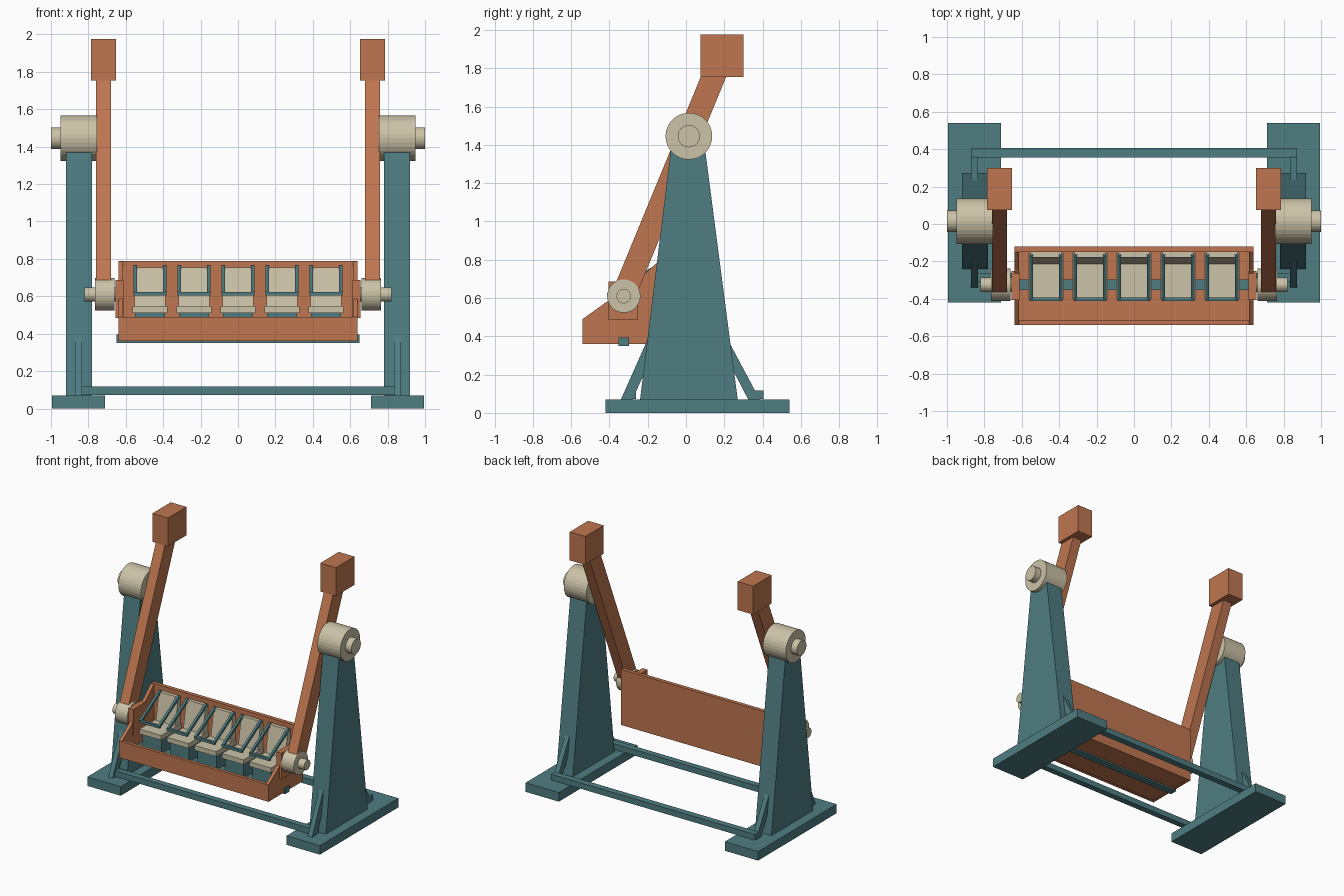
import bpy, bmesh, math
from mathutils import Matrix, Vector

if "Cube" in bpy.data.objects:
    bpy.data.objects.remove(bpy.data.objects["Cube"])


def material(name, rgb):
    m = bpy.data.materials.new(name)
    m.diffuse_color = (*rgb, 1)
    m.use_nodes = True
    m.node_tree.nodes["Principled BSDF"].inputs["Base Color"].default_value = m.diffuse_color
    return m


TEAL = material("teal", (0.077, 0.205, 0.22))
ORANGE = material("terracotta", (0.52, 0.18, 0.08))
CREAM = material("cream", (0.60, 0.54, 0.385))


def finish(name, bm, mat):
    bmesh.ops.recalc_face_normals(bm, faces=bm.faces)
    mesh = bpy.data.meshes.new(name)
    bm.to_mesh(mesh)
    bm.free()
    mesh.materials.append(mat)
    ob = bpy.data.objects.new(name, mesh)
    bpy.context.collection.objects.link(ob)
    return ob


def prism(name, profile, x0, x1, mat):
    """Extrude a (y, z) outline along x."""
    bm = bmesh.new()
    face = bm.faces.new([bm.verts.new((x0, y, z)) for y, z in profile])
    new = bmesh.ops.extrude_face_region(bm, geom=[face])["geom"]
    bmesh.ops.translate(bm, vec=(x1 - x0, 0, 0),
                        verts=[v for v in new if isinstance(v, bmesh.types.BMVert)])
    return finish(name, bm, mat)


def box(name, x, y, z, mat):
    return prism(name, [(y[0], z[0]), (y[1], z[0]), (y[1], z[1]), (y[0], z[1])], x[0], x[1], mat)


def drum(name, x0, x1, y, z, r, mat):
    bm = bmesh.new()
    bmesh.ops.create_cone(bm, cap_ends=True, segments=32, radius1=r, radius2=r, depth=abs(x1 - x0),
                          matrix=Matrix.Translation(((x0 + x1) / 2, y, z)) @ Matrix.Rotation(math.pi / 2, 4, 'Y'))
    return finish(name, bm, mat)


def beam(name, x0, x1, a, b, t, mat):
    """Bar of thickness t between two (y, z) points."""
    a, b = Vector(a), Vector(b)
    d = (b - a).normalized()
    n = Vector((-d.y, d.x)) * t / 2
    return prism(name, [a - n, b - n, b + n, a + n], x0, x1, mat)


# Both end supports with their swing arms
for side, s in (("left", -1), ("right", 1)):
    box(side + "_base", (s * 0.71, s * 0.995), (-0.42, 0.54), (0, 0.07), TEAL)
    prism(side + "_tower", [(-0.24, 0.07), (0.27, 0.07), (0.09, 1.45), (-0.07, 1.45)],
          s * 0.78, s * 0.92, TEAL)
    drum(side + "_main_bearing", s * 0.755, s * 0.95, 0.015, 1.445, 0.122, CREAM)
    drum(side + "_main_axle", s * 0.74, s * 1.0, 0.015, 1.445, 0.058, CREAM)
    prism(side + "_arm", [(-0.395, 0.61), (-0.262, 0.61), (0.214, 1.765), (0.081, 1.765)],
          s * 0.68, s * 0.758, ORANGE)
    box(side + "_counterweight", (s * 0.652, s * 0.785), (0.075, 0.30), (1.755, 1.975), ORANGE)
    drum(side + "_lower_bearing", s * 0.66, s * 0.765, -0.325, 0.61, 0.087, CREAM)
    drum(side + "_lower_axle", s * 0.645, s * 0.82, -0.325, 0.61, 0.038, CREAM)
    # Braces from base to tower
    prism(side + "_front_brace", [(-0.34, 0.07), (-0.28, 0.07), (-0.17, 0.31), (-0.17, 0.41), (-0.2, 0.385)],
          s * 0.835, s * 0.872, TEAL)
    prism(side + "_back_brace", [(0.385, 0.07), (0.325, 0.07), (0.20, 0.31), (0.20, 0.41), (0.225, 0.37)],
          s * 0.835, s * 0.872, TEAL)
    # Tub end panel and pivot plate
    prism(side + "_tub_end", [(-0.54, 0.36), (-0.12, 0.36), (-0.12, 0.79), (-0.145, 0.79), (-0.24, 0.705), (-0.54, 0.49)],
          s * 0.615, s * 0.64, ORANGE)
    box(side + "_pivot_plate", (s * 0.612, s * 0.655), (-0.405, -0.25), (0.485, 0.687), ORANGE)

# Tie rails between the bases
box("front_rail", (-0.872, 0.872), (-0.31, -0.262), (0.073, 0.118), TEAL)
box("back_rail", (-0.872, 0.872), (0.355, 0.405), (0.073, 0.118), TEAL)

# Passenger tub
box("tub_floor", (-0.62, 0.62), (-0.53, -0.13), (0.362, 0.385), ORANGE)
box("tub_front", (-0.64, 0.64), (-0.541, -0.515), (0.36, 0.49), ORANGE)
box("tub_back", (-0.64, 0.64), (-0.15, -0.12), (0.36, 0.79), ORANGE)
box("tub_crossbar", (-0.65, 0.65), (-0.353, -0.297), (0.35, 0.395), TEAL)

# Row of seats, each with a sloping lap bar
for i in range(5):
    c = (i - 2) * 0.235
    n = "seat_%d_" % (i + 1)
    box(n + "pedestal", (c - 0.08, c + 0.08), (-0.38, -0.17), (0.385, 0.515), TEAL)
    box(n + "cushion", (c - 0.093, c + 0.093), (-0.40, -0.155), (0.51, 0.547), CREAM)
    prism(n + "backrest", [(-0.215, 0.54), (-0.15, 0.54), (-0.15, 0.755), (-0.178, 0.755)],
          c - 0.083, c + 0.083, CREAM)
    for k, s in (("left", -1), ("right", 1)):
        beam(n + k + "_bar", c + s * 0.07, c + s * 0.088, (-0.165, 0.757), (-0.405, 0.615), 0.02, TEAL)
    box(n + "lap_bar", (c - 0.088, c + 0.088), (-0.413, -0.393), (0.603, 0.623), TEAL)
